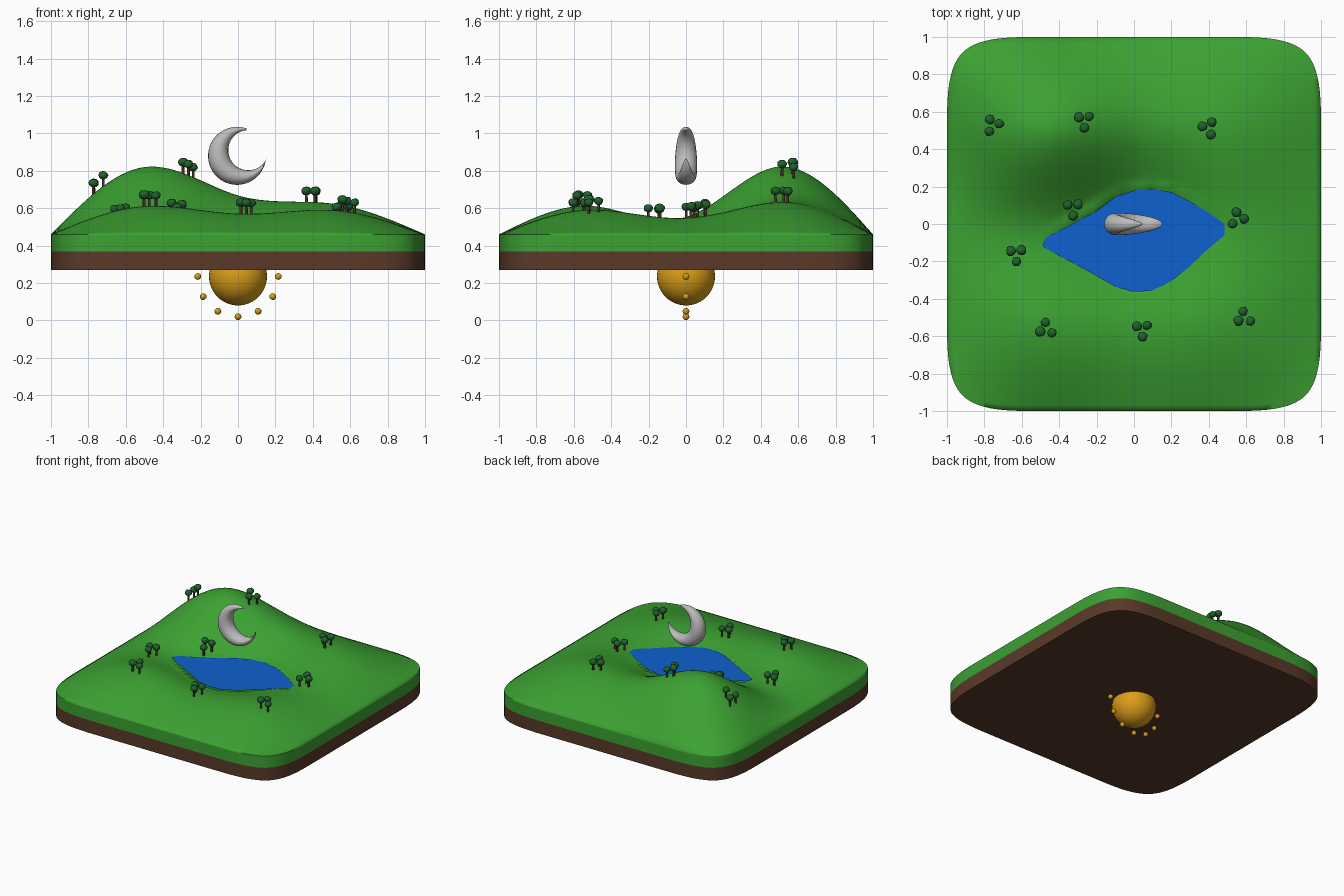
import bpy, bmesh, math, random
from mathutils import Vector
from mathutils.bvhtree import BVHTree

random.seed(4)
if "Cube" in bpy.data.objects:
    bpy.data.objects.remove(bpy.data.objects["Cube"], do_unlink=True)


def material(name, r, g, b):
    m = bpy.data.materials.new(name)
    m.use_nodes = True
    m.diffuse_color = (r, g, b, 1)
    m.node_tree.nodes["Principled BSDF"].inputs["Base Color"].default_value = (r, g, b, 1)
    return m


GRASS = material("grass green", 0.045, 0.36, 0.032)
SOIL = material("soil brown", 0.1, 0.042, 0.022)
WATER = material("water blue", 0.004, 0.12, 0.63)
GOLD = material("sun gold", 0.7, 0.34, 0.01)
SILVER = material("moon grey", 0.5, 0.5, 0.5)
LEAF = material("leaf green", 0.014, 0.12, 0.025)
BARK = material("bark brown", 0.08, 0.028, 0.018)


def mesh_from(bm, name, *mats, smooth=True):
    mesh = bpy.data.meshes.new(name)
    bm.to_mesh(mesh)
    bm.free()
    for m in mats:
        mesh.materials.append(m)
    if smooth:
        mesh.shade_smooth()
        mesh.set_sharp_from_angle(angle=math.radians(75))
    return mesh


def place(name, mesh, loc=(0, 0, 0), rot=0, scale=1):
    ob = bpy.data.objects.new(name, mesh)
    ob.location = loc
    ob.rotation_euler.z = rot
    ob.scale = (scale,) * 3
    bpy.context.collection.objects.link(ob)
    return ob


# Lake outline
WATER_Z = 0.54
SHORE = [(-.49, -.12), (-.47, -.07), (-.33, 0), (-.2, .07), (-.1, .145), (0, .18),
         (.1, .19), (.2, .17), (.3, .12), (.4, .06), (.485, 0), (.485, -.06),
         (.4, -.13), (.3, -.225), (.2, -.305), (.1, -.355), (0, -.365),
         (-.1, -.335), (-.25, -.25), (-.4, -.17)]


def in_lake(x, y):
    inside = False
    for (x1, y1), (x2, y2) in zip(SHORE, SHORE[1:] + SHORE[:1]):
        if (y1 > y) != (y2 > y) and x < x1 + (y - y1) * (x2 - x1) / (y2 - y1):
            inside = not inside
    return inside


# Ground cage: hill heights from front row to back row, solved so the
# smoothed surface passes through them
RIM, SEAM, BASE = 0.46, 0.37, 0.27
HILLS = [(.61, .565, .59), (.55, .45, .545), (.82, .665, .625)]
cage = [[RIM] * 5 for _ in range(5)]
MASK = (1 / 6, 4 / 6, 1 / 6)
for _ in range(60):
    for j in range(3):
        for i in range(3):
            limit = sum(MASK[a] * MASK[b] * cage[j + a][i + b]
                        for a in range(3) for b in range(3))
            cage[j + 1][i + 1] += HILLS[j][i] - limit

bm = bmesh.new()
bmesh.ops.create_grid(bm, x_segments=4, y_segments=4, size=1)
for v in bm.verts:
    v.co.z = cage[round(v.co.y * 2) + 2][round(v.co.x * 2) + 2]
crease = bm.edges.layers.float.new("crease_edge")
rim = [e for e in bm.edges if e.is_boundary]
for e in rim:
    e[crease] = 1
for z in (SEAM, BASE):
    new = bmesh.ops.extrude_edge_only(bm, edges=rim)["geom"]
    for v in new:
        if isinstance(v, bmesh.types.BMVert):
            v.co.z = z
    rim = [e for e in bm.edges if e.is_boundary]
    for e in bm.edges:
        if all(abs(v.co.z - SEAM) < 1e-4 for v in e.verts):
            e[crease] = 0
for e in rim:
    e[crease] = 1
bmesh.ops.edgeloop_fill(bm, edges=rim)
for f in bm.faces:
    f.material_index = int(f.calc_center_median().z < SEAM - 0.01)
# Upright edges of the wall stay smooth
for e in bm.edges:
    if abs(e.verts[0].co.z - e.verts[1].co.z) > 1e-4:
        e[crease] = 0
bmesh.ops.recalc_face_normals(bm, faces=bm.faces)
island = place("island", mesh_from(bm, "island cage", GRASS, SOIL))
sub = island.modifiers.new("smooth", "SUBSURF")
sub.levels = sub.render_levels = 4

# Bake the smooth ground and press the lake bed into it
bpy.context.view_layer.update()
ev = island.evaluated_get(bpy.context.evaluated_depsgraph_get())
bm = bmesh.new()
bm.from_mesh(ev.to_mesh())
ev.to_mesh_clear()
island.modifiers.clear()
for v in bm.verts:
    if abs(v.co.x) < 0.5 and abs(v.co.y) < 0.4 and v.co.z > SEAM:
        if in_lake(v.co.x, v.co.y):
            v.co.z = min(v.co.z, WATER_Z - 0.006)
        else:
            v.co.z = max(v.co.z, WATER_Z)
ground = BVHTree.FromBMesh(bm)
island.data = mesh_from(bm, "island", GRASS, SOIL)

# Lake surface
bm = bmesh.new()
bm.faces.new([bm.verts.new((x, y, WATER_Z + 0.002)) for x, y in SHORE])
place("lake", mesh_from(bm, "lake", WATER, smooth=False))


# Sun under the island with a half ring of small beads
def ball(name, mat, radius, seg):
    bm = bmesh.new()
    bmesh.ops.create_uvsphere(bm, u_segments=seg, v_segments=seg // 2, radius=radius)
    return mesh_from(bm, name, mat)


SUN_Z, RING = 0.235, 0.215
place("sun", ball("sun", GOLD, 0.155, 48), (0, 0, SUN_Z))
bead = ball("sun bead", GOLD, 0.018, 16)
for k in range(7):
    a = math.pi * k / 6
    place(f"sun_bead_{k + 1}", bead, (RING * math.cos(a), 0, SUN_Z - RING * math.sin(a)))

# Crescent moon lofted between an outer and an inner arc
bm = bmesh.new()
STEPS, SIDES = 48, 20


def arc(cx, cz, r, start, end, t):
    a = math.radians(start + (end - start) * t)
    return Vector((cx + r * math.cos(a), 0, cz + r * math.sin(a)))


rings = []
for s in range(STEPS + 1):
    t = s / STEPS
    outer = arc(-.005, .88, .155, 71, 354.5, t)
    inner = arc(.055, .91, .107, 95, 335, t)
    mid, half = (outer + inner) / 2, (outer - inner) / 2
    depth = 0.003 + 0.057 * math.sin(math.pi * t) ** 0.8
    rings.append([bm.verts.new(mid + half * math.cos(a) + Vector((0, depth * math.sin(a), 0)))
                  for a in (math.tau * k / SIDES for k in range(SIDES))])
for r1, r2 in zip(rings, rings[1:]):
    for k in range(SIDES):
        n = (k + 1) % SIDES
        bm.faces.new((r1[k], r1[n], r2[n], r2[k]))
bm.faces.new(rings[0])
bm.faces.new(rings[-1])
bmesh.ops.recalc_face_normals(bm, faces=bm.faces)
place("moon", mesh_from(bm, "moon", SILVER))

# Tree parts: thin trunk and lumpy crown, origin at the foot
bm = bmesh.new()
bmesh.ops.create_cone(bm, cap_ends=True, segments=10, radius1=0.008, radius2=0.007, depth=0.06)
bmesh.ops.translate(bm, verts=bm.verts, vec=(0, 0, 0.02))
trunk = mesh_from(bm, "trunk", BARK)
crowns = []
for k in range(3):
    bm = bmesh.new()
    bmesh.ops.create_icosphere(bm, subdivisions=2, radius=0.027)
    for v in bm.verts:
        v.co *= random.uniform(0.92, 1.08)
        v.co.z = v.co.z * 0.88 + 0.06
    crowns.append(mesh_from(bm, "crown", LEAF))

# Groves of three trees: x, y, turn
GROVES = [(-.755, .527, -30), (-.265, .55, 0), (.4, .512, 18), (-.325, .08, 0),
          (.553, .027, -45), (-.628, -.165, 0), (-.468, -.562, 55),
          (.045, -.567, 0), (.592, -.502, 60)]
for g, (x, y, turn) in enumerate(GROVES, 1):
    for k, base in enumerate((145, 45, -90)):
        a = math.radians(base + turn)
        tx, ty = x + 0.036 * math.cos(a), y + 0.036 * math.sin(a)
        foot = ground.ray_cast(Vector((tx, ty, 2)), Vector((0, 0, -1)))[0]
        spin, size = random.uniform(0, 6), random.uniform(0.95, 1.05)
        place(f"trunk_{g}_{k + 1}", trunk, foot, spin, size)
        place(f"crown_{g}_{k + 1}", crowns[k], foot, spin, size)
